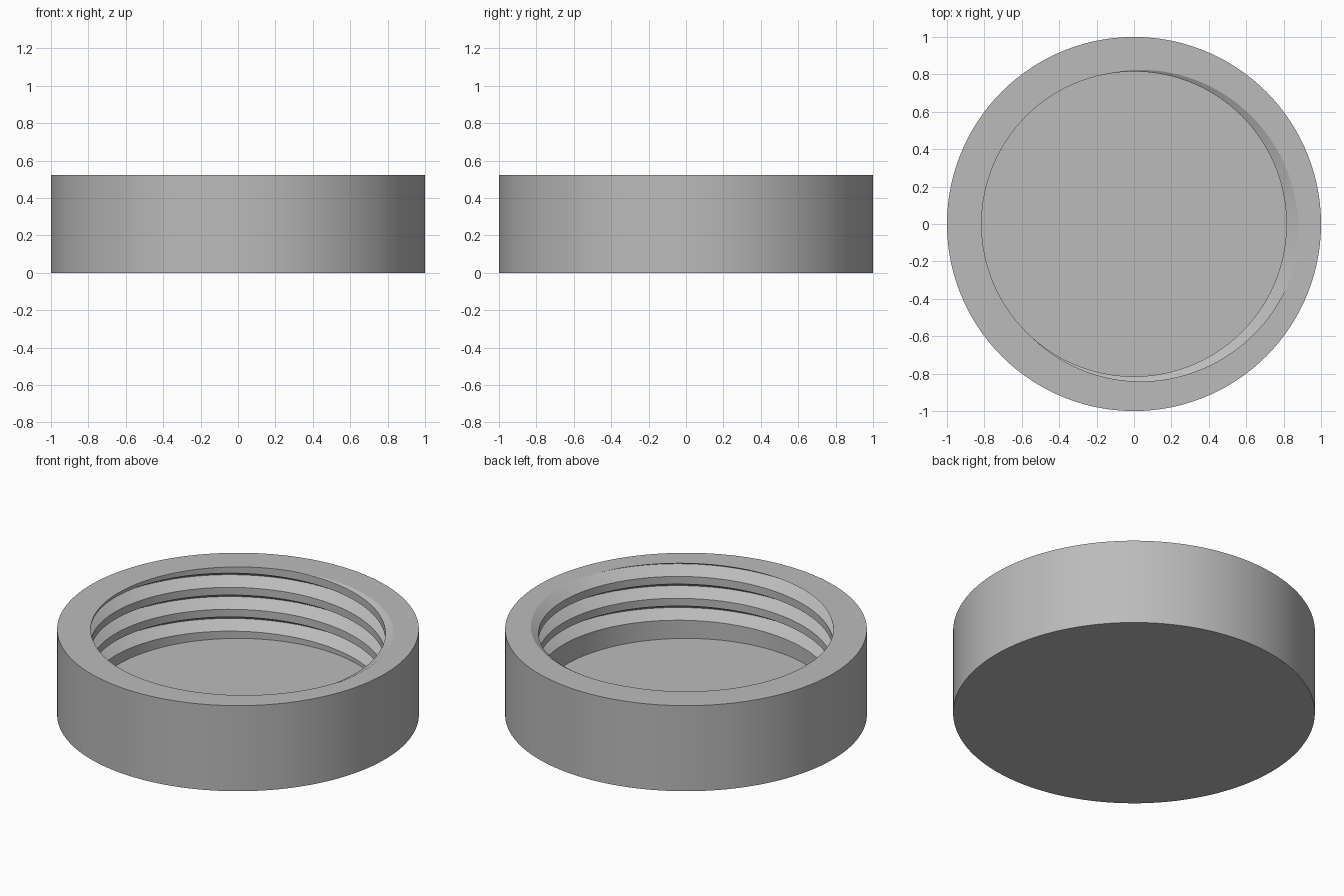
import bpy, bmesh
from math import cos, sin, radians, pi

cube = bpy.data.objects.get("Cube")
if cube:
    bpy.data.objects.remove(cube)

SIDES = 120
HEIGHT, FLOOR = 0.522, 0.086
BORE, ROOT = 0.815, 0.888          # inner wall and bottom of the thread groove
PITCH, GROOVE = 0.1335, 0.087      # rise per turn and groove height
START = radians(10)

grey = bpy.data.materials.new("plain grey")
grey.use_nodes = True
colour = (0.50, 0.50, 0.50, 1)
grey.diffuse_color = colour
grey.node_tree.nodes["Principled BSDF"].inputs["Base Color"].default_value = colour


def make_object(name, bm):
    bmesh.ops.recalc_face_normals(bm, faces=bm.faces)
    mesh = bpy.data.meshes.new(name)
    bm.to_mesh(mesh)
    bm.free()
    mesh.materials.append(grey)
    obj = bpy.data.objects.new(name, mesh)
    bpy.context.collection.objects.link(obj)
    return obj


def cylinder(name, radius, low, high):
    bm = bmesh.new()
    ring = [bm.verts.new((radius * cos(2 * pi * i / SIDES),
                          radius * sin(2 * pi * i / SIDES), low)) for i in range(SIDES)]
    base = bm.faces.new(ring)
    top = bmesh.ops.extrude_face_region(bm, geom=[base], use_keep_orig=True)["geom"]
    bmesh.ops.translate(bm, vec=(0, 0, high - low),
                        verts=[v for v in top if isinstance(v, bmesh.types.BMVert)])
    return make_object(name, bm)


def thread(name):
    """V-shaped section swept up a right-handed helix, past the rim."""
    bm = bmesh.new()
    inner = BORE - 0.007
    half = GROOVE / 2 * (ROOT - inner) / (ROOT - BORE)
    steps = int(4.2 * SIDES)
    previous = None
    for i in range(steps + 1):
        a = START + 2 * pi * i / SIDES
        z = FLOOR + 0.001 + GROOVE / 2 + PITCH * i / SIDES
        ring = [bm.verts.new((r * cos(a), r * sin(a), z + dz))
                for r, dz in ((inner, -half), (ROOT, 0), (inner, half))]
        if previous:
            for j in range(3):
                k = (j + 1) % 3
                bm.faces.new((previous[j], previous[k], ring[k], ring[j]))
        if i in (0, steps):
            bm.faces.new(ring)
        previous = ring
    return make_object(name, bm)


# Solid cap body, hollowed by the bore and the thread groove
cap = cylinder("threaded_cap", 1.0, 0, HEIGHT)
cutters = [cylinder("bore_cutter", BORE, FLOOR, HEIGHT + 0.4), thread("thread_cutter")]
for cutter in cutters:
    cutter.hide_render = True
    cut = cap.modifiers.new(cutter.name, 'BOOLEAN')
    cut.operation = 'DIFFERENCE'
    cut.solver = 'EXACT'
    cut.object = cutter

# Bake the cuts and drop the cutters
bpy.context.view_layer.update()
depsgraph = bpy.context.evaluated_depsgraph_get()
baked = bpy.data.meshes.new_from_object(cap.evaluated_get(depsgraph))
cap.modifiers.clear()
cap.data = baked
for cutter in cutters:
    bpy.data.objects.remove(cutter)

# Smooth round walls, crisp edges
bpy.ops.object.select_all(action='DESELECT')
cap.select_set(True)
bpy.context.view_layer.objects.active = cap
bpy.ops.object.shade_smooth_by_angle(angle=radians(25))
